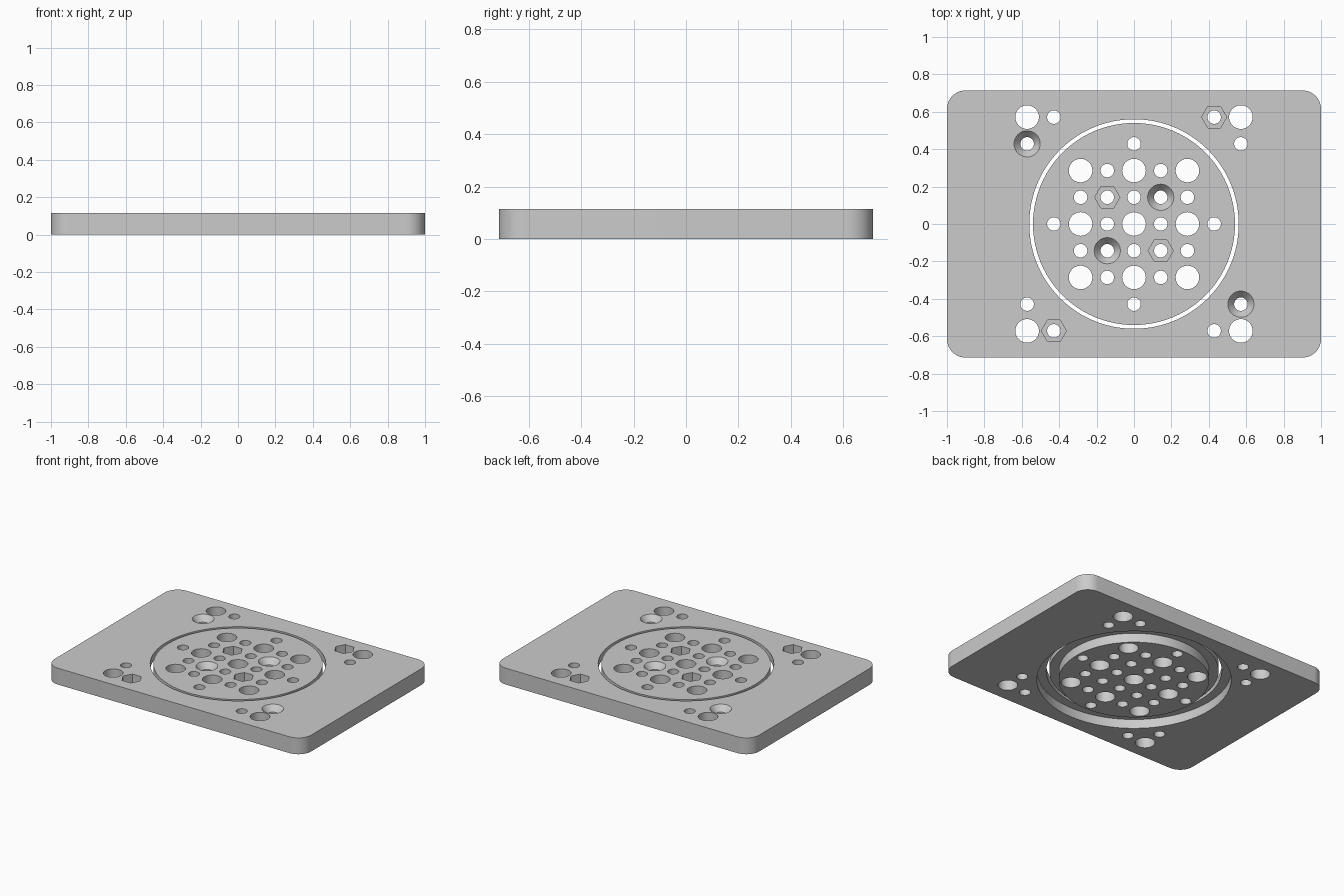
import bpy, bmesh, math

T = 0.115          # plate thickness
P = 1 / 7          # hole grid pitch
STEP = 0.065       # height of the annular recess under the plate
SMALL, BIG = 0.036, 0.063

if "Cube" in bpy.data.objects:
    bpy.data.objects.remove(bpy.data.objects["Cube"], do_unlink=True)

grey = bpy.data.materials.new("light grey")
grey.use_nodes = True
grey.diffuse_color = (0.6, 0.6, 0.6, 1)
grey.node_tree.nodes["Principled BSDF"].inputs["Base Color"].default_value = (0.6, 0.6, 0.6, 1)


def loft(bm, outlines):
    """Closed solid through a stack of (outline, z) sections."""
    rings = [[bm.verts.new((x, y, z)) for x, y in pts] for pts, z in outlines]
    n = len(rings[0])
    for low, high in zip(rings, rings[1:]):
        for i in range(n):
            j = (i + 1) % n
            bm.faces.new((low[i], low[j], high[j], high[i]))
    bm.faces.new(rings[0][::-1])
    bm.faces.new(rings[-1])


def circle(r, n, cx=0, cy=0, turn=0):
    return [(cx + r * math.cos(turn + math.tau * k / n),
             cy + r * math.sin(turn + math.tau * k / n)) for k in range(n)]


def turned(bm, profile, n, cx=0, cy=0, turn=0):
    loft(bm, [(circle(r, n, cx, cy, turn), z) for r, z in profile])


def finish(name, bm):
    mesh = bpy.data.meshes.new(name)
    bmesh.ops.recalc_face_normals(bm, faces=bm.faces)
    bm.to_mesh(mesh)
    bm.free()
    obj = bpy.data.objects.new(name, mesh)
    obj.data.materials.append(grey)
    bpy.context.collection.objects.link(obj)
    return obj


def cut(obj, cutters):
    bpy.context.view_layer.objects.active = obj
    for c in cutters:
        mod = obj.modifiers.new("cut", 'BOOLEAN')
        mod.operation, mod.solver, mod.object = 'DIFFERENCE', 'EXACT', c
        bpy.ops.object.modifier_apply(modifier=mod.name)


# Outer plate with rounded corners
hx, hy, cr, seg = 1.0, 5 * P, 0.1, 12
outline = []
for q, (sx, sy) in enumerate([(1, 1), (-1, 1), (-1, -1), (1, -1)]):
    for k in range(seg + 1):
        a = (q + k / seg) * math.pi / 2
        outline.append((sx * (hx - cr) + cr * math.cos(a), sy * (hy - cr) + cr * math.sin(a)))
bm = bmesh.new()
loft(bm, [(outline, 0), (outline, T)])
plate = finish("outer_plate", bm)

# Stepped round opening in the plate
bm = bmesh.new()
turned(bm, [(0.62, -0.1), (0.62, STEP), (0.56, STEP), (0.56, T + 0.1)], 96)
opening = finish("opening_cutter", bm)

# Centre disc with an overhanging top rim
bm = bmesh.new()
turned(bm, [(0.48, 0), (0.48, STEP), (0.54, STEP), (0.54, T)], 96)
disc = finish("centre_disc", bm)

# Hole layout on the grid
sinks = {(-4, 3), (1, 1), (-1, -1), (4, -3)}
nuts = {(-1, 1), (1, -1), (3, 4), (-3, -4)}
cells = [(i, j) for i in range(-2, 3) for j in range(-2, 3)]
cells += [(3, 0), (-3, 0), (0, 3), (0, -3)]
cells += [(sx * i, sy * j) for sx in (1, -1) for sy in (1, -1) for i, j in [(4, 4), (3, 4), (4, 3)]]

holes, hexes, squares = bmesh.new(), bmesh.new(), bmesh.new()
for i, j in cells:
    x, y = i * P, j * P
    if (i, j) in sinks:
        profile = [(SMALL, -0.1), (SMALL, T - 0.04), (0.07, T), (0.07, T + 0.1)]
    else:
        r = BIG if i % 2 == 0 and j % 2 == 0 else SMALL
        profile = [(r, -0.1), (r, T + 0.1)]
    turned(holes, profile, 40, x, y)
    if (i, j) in nuts:
        turned(hexes, [(0.067, T - 0.06), (0.067, T + 0.1)], 6, x, y)
        turned(squares, [(0.048, T - 0.065), (0.048, T + 0.1)], 4, x, y, math.pi / 4)

cutters = [finish("hole_cutter", holes), finish("nut_pocket_cutter", hexes),
           finish("nut_step_cutter", squares)]
cut(plate, [opening] + cutters)
cut(disc, cutters)
for c in [opening] + cutters:
    bpy.data.objects.remove(c, do_unlink=True)

# Smooth round walls, sharp edges
for obj in (plate, disc):
    bpy.ops.object.select_all(action='DESELECT')
    obj.select_set(True)
    bpy.context.view_layer.objects.active = obj
    bpy.ops.object.shade_smooth_by_angle(angle=math.radians(30))
